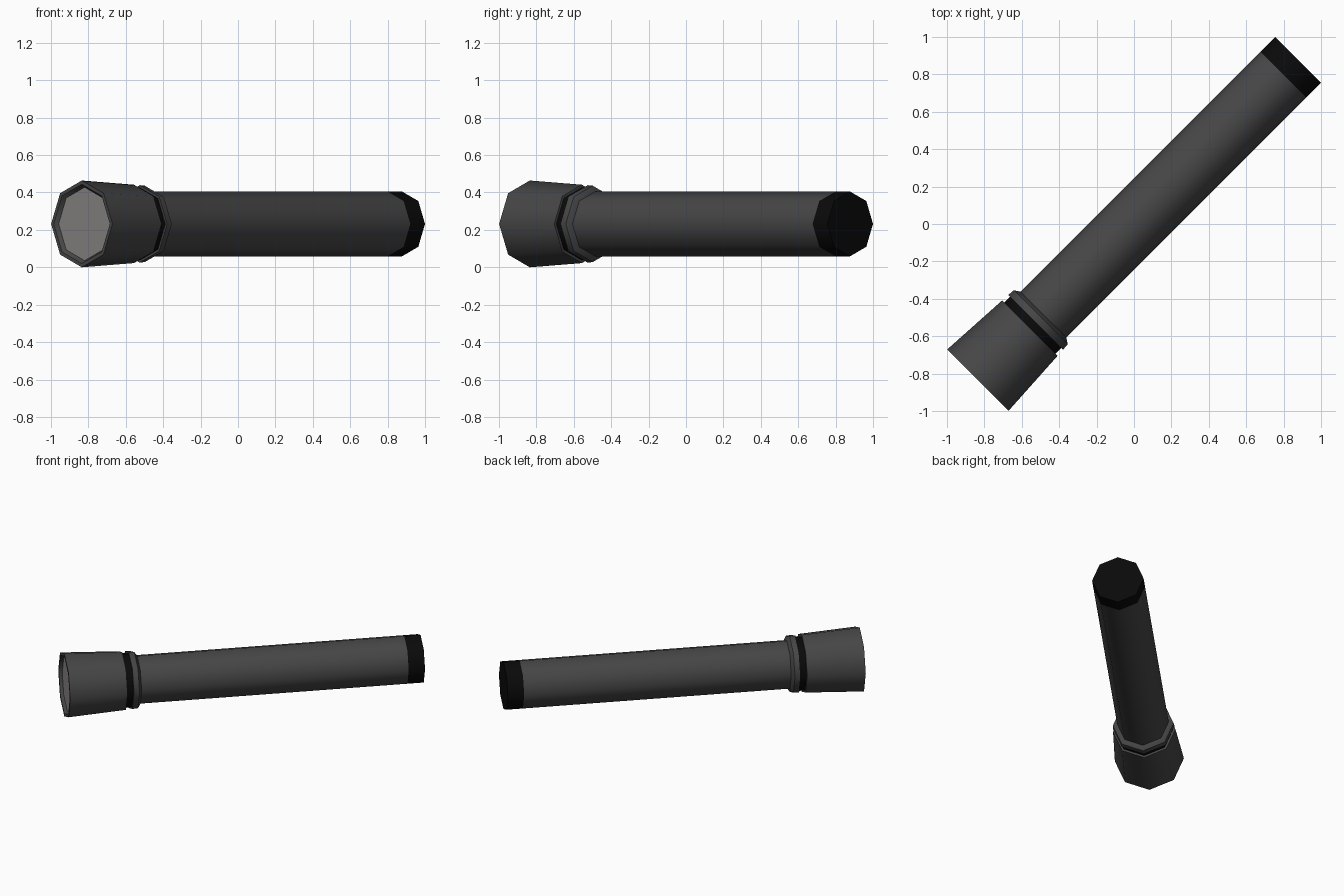
import bpy, bmesh, math
from mathutils import Vector

if "Cube" in bpy.data.objects:
    bpy.data.objects.remove(bpy.data.objects["Cube"])

SIDES = 8
AXIS = Vector((1, 1, 0)).normalized()    # torch lies along the diagonal, lens towards -x -y
SIDE = Vector((1, -1, 0)).normalized()
UP = Vector((0, 0, 1))
CENTRE = Vector((0, 0, 0.232))


def material(name, rgb):
    m = bpy.data.materials.new(name)
    m.diffuse_color = (*rgb, 1)
    m.use_nodes = True
    m.node_tree.nodes["Principled BSDF"].inputs["Base Color"].default_value = m.diffuse_color
    return m


GREY = material("dark grey casing", (0.062, 0.062, 0.062))
BLACK = material("black rubber", (0.003, 0.003, 0.003))
LENS = material("lens grey", (0.25, 0.235, 0.235))


def lathe(name, profile, mats, bands=(), start_cap=True, end_cap=True):
    """Octagonal solid from (position along axis, radius); bands = profile segments using mats[1]."""
    bm = bmesh.new()
    rings = []
    for s, r in profile:
        ring = []
        for i in range(SIDES):
            a = 2 * math.pi * i / SIDES
            ring.append(bm.verts.new(CENTRE + AXIS * s + r * (math.cos(a) * SIDE + math.sin(a) * UP)))
        rings.append(ring)
    for k in range(len(rings) - 1):
        for i in range(SIDES):
            j = (i + 1) % SIDES
            f = bm.faces.new((rings[k][i], rings[k][j], rings[k + 1][j], rings[k + 1][i]))
            f.material_index = 1 if k in bands else 0
    if start_cap:
        bm.faces.new(rings[0]).material_index = 1 if "start" in bands else 0
    if end_cap:
        bm.faces.new(rings[-1])
    bmesh.ops.recalc_face_normals(bm, faces=bm.faces)
    # smooth around the tube, sharp at rims and grooves
    for f in bm.faces:
        f.smooth = True
    for e in bm.edges:
        e.smooth = len(e.link_faces) == 2 and e.calc_face_angle() < math.radians(50)
    me = bpy.data.meshes.new(name)
    bm.to_mesh(me)
    bm.free()
    for m in mats:
        me.materials.append(m)
    ob = bpy.data.objects.new(name, me)
    bpy.context.collection.objects.link(ob)
    return ob


# flared head: recessed seat, rim, cone, black groove, collar with chamfer
lathe("head", [(-1.155, 0.194), (-1.181, 0.212), (-1.181, 0.232),
               (-0.787, 0.2095), (-0.787, 0.194), (-0.743, 0.194), (-0.743, 0.207),
               (-0.705, 0.204), (-0.685, 0.173)],
      [GREY, BLACK], bands=(4,))

# lens disc sitting in the recess
lathe("lens", [(-1.160, 0.196), (-1.150, 0.190)], [LENS])

# handle tube
lathe("handle", [(-0.70, 0.173), (1.13, 0.173)], [GREY], end_cap=False)

# black tail cap
lathe("tail_cap", [(1.13, 0.173), (1.241, 0.173)], [BLACK], start_cap=False)
